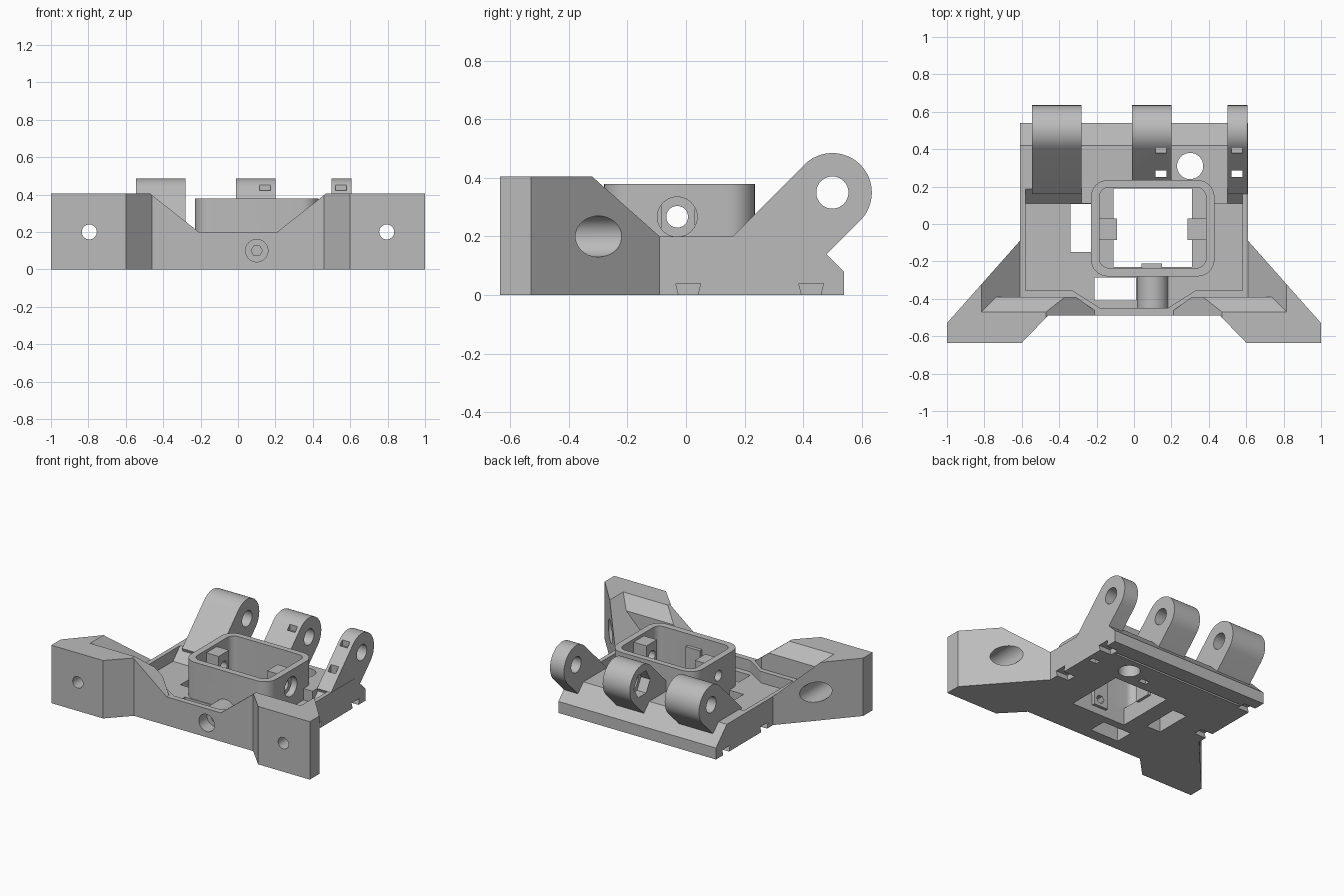
import bpy, bmesh, math
from mathutils import Vector, Matrix

cube = bpy.data.objects.get("Cube")
if cube:
    bpy.data.objects.remove(cube, do_unlink=True)

grey = bpy.data.materials.new("plain grey")
grey.use_nodes = True
grey.diffuse_color = (0.5, 0.5, 0.5, 1)
grey.node_tree.nodes["Principled BSDF"].inputs["Base Color"].default_value = (0.5, 0.5, 0.5, 1)

# Axis maps: profile (u, v) and depth w to world
MAPS = {"z": lambda u, v, w: (u, v, w),
        "y": lambda u, v, w: (u, w, v),
        "x": lambda u, v, w: (w, u, v)}


def prism(name, pts, axis, lo, hi, planes=()):
    """Extrude a profile along an axis, then keep the side of each plane its normal points to."""
    bm = bmesh.new()
    to = MAPS[axis]
    face = bm.faces.new([bm.verts.new(to(u, v, lo)) for u, v in pts])
    ext = bmesh.ops.extrude_face_region(bm, geom=[face])
    moved = [g for g in ext["geom"] if isinstance(g, bmesh.types.BMVert)]
    bmesh.ops.translate(bm, verts=moved, vec=Vector(to(0, 0, hi - lo)))
    for co, no in planes:
        cut = bmesh.ops.bisect_plane(bm, geom=bm.verts[:] + bm.edges[:] + bm.faces[:],
                                     plane_co=co, plane_no=no, clear_inner=True)
        edges = [g for g in cut["geom_cut"] if isinstance(g, bmesh.types.BMEdge)]
        bmesh.ops.edgeloop_fill(bm, edges=edges)
    bmesh.ops.recalc_face_normals(bm, faces=bm.faces[:])
    mesh = bpy.data.meshes.new(name)
    bm.to_mesh(mesh)
    bm.free()
    mesh.materials.append(grey)
    ob = bpy.data.objects.new(name, mesh)
    bpy.context.collection.objects.link(ob)
    return ob


def rect(u0, u1, v0, v1):
    return [(u0, v0), (u1, v0), (u1, v1), (u0, v1)]


def box(x, y, z, name="cutter"):
    return prism(name, rect(*x, *y), "z", *z)


def arc(cu, cv, r, a0, a1, n):
    return [(cu + r * math.cos(math.radians(a0 + (a1 - a0) * i / n)),
             cv + r * math.sin(math.radians(a0 + (a1 - a0) * i / n))) for i in range(n + 1)]


def rod(axis, u, v, r, lo, hi, n=40, name="cutter"):
    return prism(name, arc(u, v, r, 0, 360, n)[:-1], axis, lo, hi)


def round_rect(u0, u1, v0, v1, r):
    corners = [(u1 - r, v1 - r), (u0 + r, v1 - r), (u0 + r, v0 + r), (u1 - r, v0 + r)]
    return [p for i, (u, v) in enumerate(corners) for p in arc(u, v, r, 90 * i, 90 * i + 90, 8)]


def mirrored(pts):
    return pts + [(-x, y) for x, y in reversed(pts)]


def boolean(ob, others, op="DIFFERENCE"):
    for other in others:
        mod = ob.modifiers.new(op, "BOOLEAN")
        mod.operation, mod.solver, mod.object = op, "EXACT", other
        bpy.context.view_layer.objects.active = ob
        bpy.ops.object.modifier_apply(modifier=mod.name)
        bpy.data.objects.remove(other, do_unlink=True)


# Body with two swept front wings
plan = mirrored([(0.61, 0.54), (0.61, -0.09), (1, -0.53), (1, -0.635), (0.6, -0.635), (0.46, -0.49)])
body = prism("body", plan, "z", 0, 0.2)

# Raised wing blocks with sloped inner ends
for s in (1, -1):
    wing = [(0.61, -0.09), (1, -0.53), (1, -0.635), (0.6, -0.635), (0.46, -0.49),
            (0.2, -0.49), (0.2, -0.47), (0.31, -0.39), (0.61, -0.39)]
    block = prism("wing_block", [(s * x, y) for x, y in wing], "z", 0.15, 0.405)
    slope = [(0, 0.2), (s * 0.21, 0.2), (s * 0.47, 0.405), (s * 0.47, 0.5), (0, 0.5)]
    boolean(block, [prism("cutter", slope, "y", -0.7, 0)])
    boolean(body, [block], "UNION")

# Valley between the wings and the chamfer behind the front wall
valley = mirrored([(0.61, 0.2), (0.91, 0.5)])
boolean(body, [prism("cutter", valley, "y", -0.39, 0.7),
               prism("cutter", valley, "y", -0.6, -0.38, [((0, -0.47, 0.405), (0, 1, 1))])])

# Tray pocket, back chamfer
floor = 0.12
pocket = mirrored([(0.58, 0.11), (0.58, -0.355), (0.33, -0.355), (0.18, -0.45)])
boolean(body, [prism("cutter", pocket, "z", floor, 0.5),
               prism("cutter", [(0.54, 0.08), (0.6, 0.02), (0.6, 0.3), (0.42, 0.3), (0.42, 0.2)], "x", -0.7, 0.7)])

# Ramps in front of the outer arms
for x0, x1 in ((-0.58, -0.28), (0.5, 0.58)):
    ramp = [(0.1, floor), (0.11, floor), (0.19, 0.202), (0.1, 0.202)]
    boolean(body, [prism("cutter", ramp, "x", x0, x1)])

# Bolt holes through the wings, wider at the back
for s in (1, -1):
    boolean(body, [rod("y", s * 0.795, 0.2, 0.04, -0.7, -0.4), rod("y", s * 0.795, 0.2, 0.07, -0.52, 0)])

# Central housing and front tube
housing = prism("housing", round_rect(-0.23, 0.43, -0.28, 0.235, 0.09), "z", 0.04, 0.38)
tube = rod("y", 0.1, 0.1, 0.085, -0.46, -0.26, name="tube")
boolean(body, [housing, tube], "UNION")
boolean(body, [prism("cutter", round_rect(-0.185, 0.385, -0.235, 0.195, 0.05), "z", floor, 0.5)])
ribs = [box((-0.2, -0.09), (-0.085, 0.03), (0.1, 0.36), "rib"),
        box((0.285, 0.4), (-0.085, 0.03), (0.1, 0.36), "rib"),
        box((0.04, 0.15), (-0.25, -0.21), (0.05, 0.3), "rib")]
# Floor opening leaves the ribs standing
boolean(body, [box((-0.11, 0.31), (-0.23, 0.19), (-0.1, 0.2))])
boolean(body, ribs, "UNION")

# Openings in the floor
boolean(body, [box((-0.34, -0.23), (-0.15, 0.108), (-0.1, 0.19)),
               box((-0.21, 0.01), (-0.41, -0.285), (-0.1, 0.19)),
               rod("z", 0.3, 0.31, 0.07, -0.1, 0.3)])

# Cross screw in the housing and the front screw
boolean(body, [rod("x", -0.03, 0.267, 0.037, -0.3, 0.5),
               rod("x", -0.03, 0.267, 0.068, 0.385, 0.5),
               rod("y", 0.1, 0.1, 0.06, -0.6, -0.4),
               rod("y", 0.1, 0.1, 0.03, -0.45, -0.2, 6)])

# Notches and groove on the underside
boolean(body, [prism("cutter", [(0.4, -0.02), (0.455, -0.02), (0.47, 0.04), (0.385, 0.04)], "x", s * 0.52, s * 0.7)
               for s in (1, -1)])
boolean(body, [prism("cutter", [(-0.02, -0.02), (0.035, -0.02), (0.05, 0.04), (-0.035, 0.04)], "x", s * 0.52, s * 0.7)
               for s in (1, -1)])
boolean(body, [box((-0.5, 0.5), (0.42, 0.435), (-0.1, 0.03))])

# Hinge arms
arm_profile = [(0.2, 0.1), (0.42, 0.08)] + arc(0.5, 0.35, 0.135, -45, 135, 24) + [(0.16, 0.2)]
for name, x0, x1 in (("wide_arm", -0.545, -0.28), ("middle_arm", -0.01, 0.2), ("thin_arm", 0.5, 0.608)):
    arm = prism(name, arm_profile, "x", x0, x1)
    if name == "middle_arm":
        boolean(arm, [box((-0.1, 0.3), (0.1, 0.23), (0, 0.5))])
    boolean(body, [arm], "UNION")
boolean(body, [rod("x", 0.5, 0.35, 0.055, -0.7, 0.7), rod("x", 0.5, 0.35, 0.09, -0.1, 0.06, 6)])

# Strap slots in the middle and thin arms
for x in (0.145, 0.55):
    boolean(body, [box((x - 0.03, x + 0.03), (0.25, 0.285), (-0.1, 0.6)),
                   box((x - 0.03, x + 0.03), (0.38, 0.41), (0.41, 0.6))])

# Smooth round surfaces, sharp edges
bpy.ops.object.select_all(action="DESELECT")
body.select_set(True)
bpy.context.view_layer.objects.active = body
bpy.ops.object.shade_smooth_by_angle(angle=math.radians(30))
